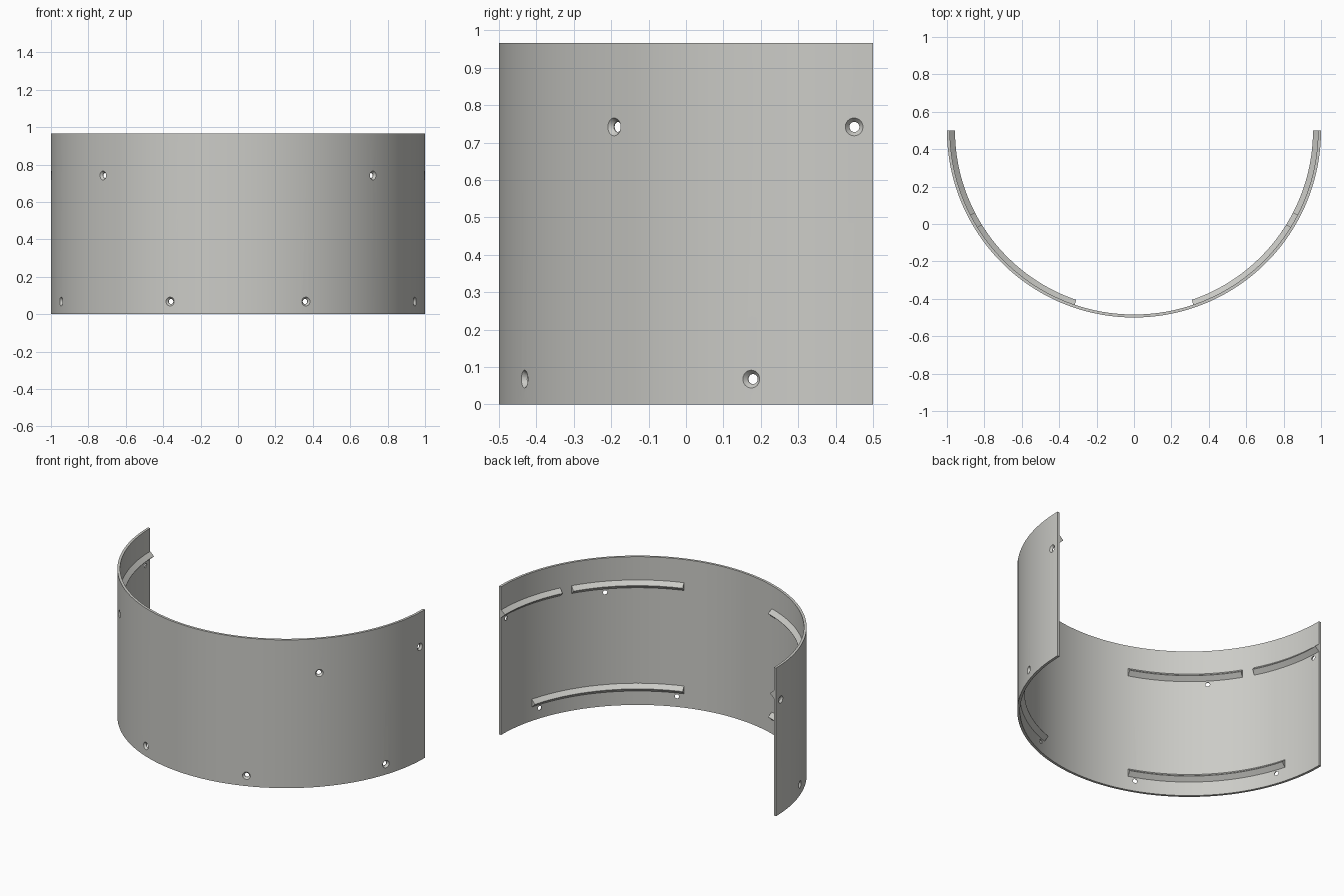
import bpy, bmesh, math
from mathutils import Matrix, Vector

if "Cube" in bpy.data.objects:
    bpy.data.objects.remove(bpy.data.objects["Cube"])

CY = 0.5                      # arc centre in y
R_OUT, R_IN, HEIGHT = 1.0, 0.984, 0.967
UPPER_Z, LOWER_Z = 0.742, 0.068

mat = bpy.data.materials.new("light_grey")
mat.diffuse_color = (0.60, 0.60, 0.57, 1)
mat.use_nodes = True
mat.node_tree.nodes["Principled BSDF"].inputs["Base Color"].default_value = mat.diffuse_color


def finish(bm, name):
    bmesh.ops.recalc_face_normals(bm, faces=bm.faces)
    me = bpy.data.meshes.new(name)
    bm.to_mesh(me)
    bm.free()
    ob = bpy.data.objects.new(name, me)
    bpy.context.collection.objects.link(ob)
    me.materials.append(mat)
    return ob


def smooth(ob):
    bpy.ops.object.select_all(action='DESELECT')
    ob.select_set(True)
    bpy.context.view_layer.objects.active = ob
    bpy.ops.object.shade_smooth_by_angle(angle=math.radians(30))


def arc_sweep(name, section, a0, a1):
    """Sweep a closed (radius, z) section around the arc centre, degrees."""
    bm = bmesh.new()
    steps = max(4, round(abs(a1 - a0) / 2))
    rings = []
    for i in range(steps + 1):
        a = math.radians(a0 + (a1 - a0) * i / steps)
        rings.append([bm.verts.new((r * math.cos(a), CY + r * math.sin(a), z))
                      for r, z in section])
    n = len(section)
    for p, q in zip(rings, rings[1:]):
        for j in range(n):
            k = (j + 1) % n
            bm.faces.new((p[j], p[k], q[k], q[j]))
    bm.faces.new(rings[0])
    bm.faces.new(rings[-1])
    return finish(bm, name)


# Half-round wall
wall = arc_sweep("curved_wall",
                 [(R_IN, 0), (R_OUT, 0), (R_OUT, HEIGHT), (R_IN, HEIGHT)], -180, 0)

# Countersunk screw holes, mirrored left and right
bm = bmesh.new()
for z, angles in ((UPPER_Z, (-2.9, -43.8)), (LOWER_Z, (-19, -68.7))):
    for base in angles:
        for ang in (base, -180 - base):
            a = math.radians(ang)
            d = Vector((math.cos(a), math.sin(a), 0))
            rot = d.to_track_quat('Z', 'Y').to_matrix().to_4x4()
            rings = []
            for dist, rad in ((0.94, 0.0135), (0.987, 0.0135), (1.0, 0.024), (1.02, 0.040)):
                m = Matrix.Translation(d * dist + Vector((0, CY, z))) @ rot
                rings.append([bm.verts.new(m @ Vector((rad * math.cos(t * math.tau / 24),
                                                       rad * math.sin(t * math.tau / 24), 0)))
                              for t in range(24)])
            for p, q in zip(rings, rings[1:]):
                for j in range(24):
                    k = (j + 1) % 24
                    bm.faces.new((p[j], p[k], q[k], q[j]))
            bm.faces.new(rings[0])
            bm.faces.new(rings[-1])
cutter = finish(bm, "screw_hole_cutter")
cutter.hide_render = True
mod = wall.modifiers.new("screw_holes", 'BOOLEAN')
mod.operation = 'DIFFERENCE'
mod.solver = 'EXACT'
mod.object = cutter
bpy.context.view_layer.objects.active = wall
bpy.ops.object.modifier_apply(modifier=mod.name)
bpy.data.objects.remove(cutter)
smooth(wall)

# Wedge-shaped ribs on the inside, mirrored left and right
ribs = (("upper_end_rib", UPPER_Z, -27.4, 0),
        ("upper_front_rib", UPPER_Z, -71.2, -31.7),
        ("lower_rib", LOWER_Z, -71.2, -15.6))
for name, hole_z, a0, a1 in ribs:
    z = hole_z + 0.048
    section = [(0.988, z - 0.029), (0.957, z - 0.001), (0.957, z + 0.001), (0.988, z + 0.029)]
    smooth(arc_sweep("right_" + name, section, a0, a1))
    smooth(arc_sweep("left_" + name, section, -180 - a1, -180 - a0))
